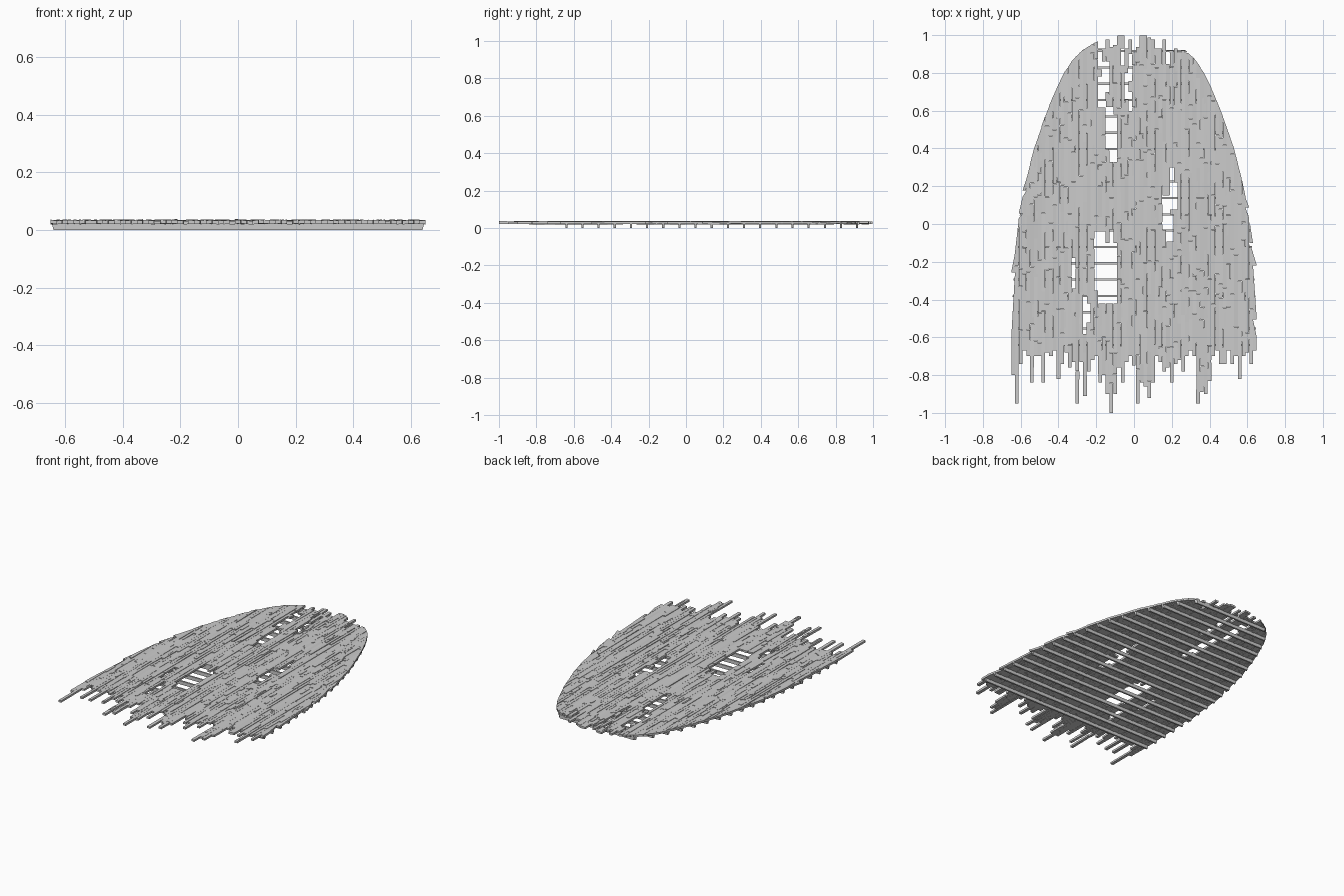
import bpy, bmesh, random

if "Cube" in bpy.data.objects:
    bpy.data.objects.remove(bpy.data.objects["Cube"])
random.seed(4)

# Half-width of the hull outline: (y, half width)
OUTLINE = [(-1, .648), (-.6, .648), (-.4, .645), (-.2, .635), (0, .615), (.2, .58), (.4, .53),
           (.6, .46), (.7, .42), (.8, .37), (.87, .325), (.92, .275), (.965, .2), (1, .1)]
# Broken stern ends of the planks (hundredths of -y), one per plank from left to right
STERN = [80, 95, 74, 67, 70, 84, 70, 70, 84, 68, 70, 67, 82, 74, 68, 76, 73, 95, 73, 91, 78, 72,
         70, 84, 80, 90, 100, 90, 76, 84, 73, 70, 75, 95, 84, 86, 92, 84, 70, 73, 78, 76, 84, 74,
         72, 78, 70, 67, 70, 95, 89, 90, 83, 70, 67, 74, 74, 67, 74, 70, 82, 70, 68, 74, 67]
# Bow ends of the middle planks, x = -0.18 to 0.28
BOW = [93, 93, 98, 94, 95, 100, 100, 93, 98, 91, 94, 100, 100, 99, 98, 93, 93, 98, 92, 92, 93, 91, 92, 91]
# Missing boards: x range, y range
HOLES = [(-.21, -.15, -.35, -.04), (-.19, -.09, -.42, -.10), (-.13, -.11, -.12, -.03),
         (-.33, -.31, -.34, -.18), (-.27, -.25, -.58, -.38), (-.25, -.23, -.52, -.42),
         (.15, .19, -.03, .15), (.17, .21, -.09, .05), (.19, .23, .08, .22), (.19, .21, .1, .30),
         (-.15, -.11, .40, .62), (-.13, -.09, .33, .58), (-.19, -.15, .62, .78),
         (-.17, -.13, .7, .86), (-.19, -.17, .82, .92), (-.05, -.03, .66, .8),
         (-.03, -.01, .6, .70), (-.03, -.01, .76, .9), (-.07, -.05, .84, .93), (.17, .19, .85, .91)]


def half_width(y):
    for (a, wa), (b, wb) in zip(OUTLINE, OUTLINE[1:]):
        if y <= b:
            return wa + (wb - wa) * (y - a) / (b - a)
    return OUTLINE[-1][1]


def bow_limit(x):
    x = abs(x)
    for (a, wa), (b, wb) in zip(OUTLINE, OUTLINE[1:]):
        if wb <= x <= wa and wa > wb:
            return a + (b - a) * (wa - x) / (wa - wb)
    return 1.0 if x < .2 else -.6


def prism(bm, bottom, top):
    """Closed four-sided block from two rings of corners."""
    b = [bm.verts.new(p) for p in bottom]
    t = [bm.verts.new(p) for p in top]
    bm.faces.new(b[::-1])
    bm.faces.new(t)
    for i in range(4):
        j = (i + 1) % 4
        bm.faces.new((b[i], b[j], t[j], t[i]))


def finish(bm, name):
    bmesh.ops.recalc_face_normals(bm, faces=bm.faces)
    mesh = bpy.data.meshes.new(name)
    bm.to_mesh(mesh)
    bm.free()
    bpy.context.collection.objects.link(bpy.data.objects.new(name, mesh))


def spans(x, lo, hi):
    """Plank run with the missing stretches removed."""
    runs = [(lo, hi)]
    for x0, x1, y0, y1 in HOLES:
        if x0 < x < x1:
            runs = [r for a, b in runs for r in ((a, min(b, y0)), (max(a, y1), b)) if r[1] - r[0] > .01]
    return runs


# Deck planks, broken into boards of uneven length and height
bm = bmesh.new()
for i, end in enumerate(STERN):
    x = -.64 + .02 * i
    xl, xr = x - .0098, x + .0098
    lim = [bow_limit(xl), bow_limit(xr)]
    k = i - 23
    if 0 <= k < len(BOW):
        lim = [min(v, BOW[k] / 100) for v in lim]
    for lo, hi in spans(x, -end / 100, max(lim)):
        y = lo
        while y < hi - .004:
            y2 = y + random.uniform(.07, .42)
            if hi - y2 < .05:
                y2 = hi
            el, er = [max(y + .001, min(y2 - .002, v)) for v in lim]
            zb = .0205 + random.uniform(0, .002)
            h = .0125 + random.uniform(-.001, .001)
            tilt, pitch = random.uniform(-.0012, .0012), random.uniform(-.0012, .0012)
            s = random.uniform(-.0012, .0012) if abs(x) < .62 else 0
            ring = [(xl - s, y, zb - tilt - pitch), (xr - s, y, zb + tilt - pitch),
                    (xr + s, er, zb + tilt + pitch), (xl + s, el, zb - tilt + pitch)]
            prism(bm, ring, [(a, b, c + h) for a, b, c in ring])
            # Loose splinter lying on some boards
            if random.random() < .4 and y2 - y > .15 and min(el, er) > y + .12:
                c = random.uniform(y, min(el, er) - .1)
                w = random.choice((xl, x))
                l = random.uniform(.04, .1)
                z = zb + h - .001
                r = [(w, c, z), (w + .0098, c + .006, z), (w + .0098, c + l, z), (w, c + l - .008, z)]
                prism(bm, r, [(a, b, q + .003) for a, b, q in r])
            y = y2
finish(bm, "deck_planks")

# Cross beams under the deck, ends cut to the outline
bm = bmesh.new()
for i in range(19):
    y = -.64 + .0864 * i
    a, b = y - .0055, y + .0055
    wa, wb = half_width(a) - .002, half_width(b) - .002

    def ring(z, d):
        return [(-wa + d, a, z), (wa - d, a, z), (wb - d, b, z), (-wb + d, b, z)]
    prism(bm, ring(0, .006), ring(.0225, 0))
finish(bm, "cross_beams")
